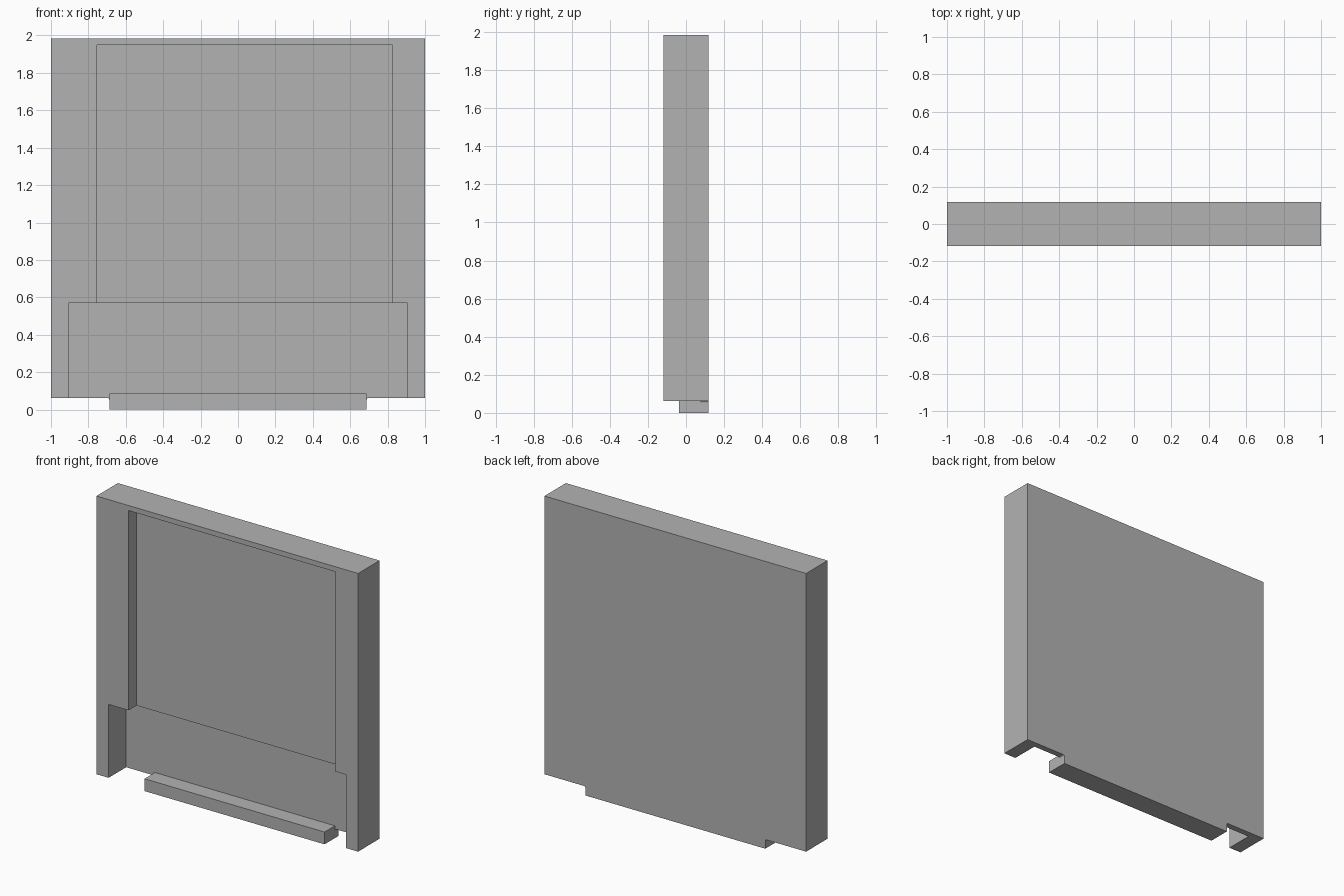
import bpy
import bmesh
from math import sin, cos, pi

default = bpy.data.objects.get("Cube")
if default:
    bpy.data.objects.remove(default, do_unlink=True)

grey = bpy.data.materials.new("plain_grey")
grey.use_nodes = True
colour = (0.45, 0.45, 0.45, 1)
grey.diffuse_color = colour
grey.node_tree.nodes["Principled BSDF"].inputs["Base Color"].default_value = colour


def prism(name, profile, y0, y1):
    """Extrude an x-z outline from y0 to y1."""
    bm = bmesh.new()
    face = bm.faces.new([bm.verts.new((x, y0, z)) for x, z in profile])
    grown = bmesh.ops.extrude_face_region(bm, geom=[face])["geom"]
    moved = [v for v in grown if isinstance(v, bmesh.types.BMVert)]
    bmesh.ops.translate(bm, verts=moved, vec=(0, y1 - y0, 0))
    bmesh.ops.recalc_face_normals(bm, faces=bm.faces)
    mesh = bpy.data.meshes.new(name)
    bm.to_mesh(mesh)
    bm.free()
    mesh.materials.append(grey)
    obj = bpy.data.objects.new(name, mesh)
    bpy.context.collection.objects.link(obj)
    return obj


def box(name, x0, x1, y0, y1, z0, z1):
    return prism(name, [(x0, z0), (x1, z0), (x1, z1), (x0, z1)], y0, y1)


def combine(target, tool, operation):
    """Apply a boolean and discard the tool."""
    mod = target.modifiers.new(operation.lower(), "BOOLEAN")
    mod.operation, mod.solver, mod.object = operation, "EXACT", tool
    bpy.context.view_layer.objects.active = target
    bpy.ops.object.modifier_apply(modifier=mod.name)
    bpy.data.objects.remove(tool, do_unlink=True)


FRONT, BACK = -0.117, 0.117
PANEL = 0.075      # front of the thin rear panel
BOTTOM = 0.063     # underside of the frame
LIP = 0.688        # half width of the bottom lip
R = 0.01           # fillet where the lip meets the panel

# Slab with a shallow upper recess and a deep, open-bottomed lower recess
panel = box("recessed_panel", -1, 1, FRONT, BACK, BOTTOM, 1.985)
combine(panel, box("upper_recess", -0.755, 0.825, FRONT - 0.1, -0.03, 0.5, 1.95), "DIFFERENCE")
combine(panel, box("lower_recess", -0.907, 0.907, FRONT - 0.1, PANEL, -0.1, 0.57), "DIFFERENCE")

# Bottom lip projecting forward from the rear panel
combine(panel, box("bottom_lip", -LIP, LIP, -0.038, BACK, 0, 0.085), "UNION")

# Small concave fillets at both ends of the lip
for side in (-1, 1):
    arc = [(LIP + R - R * cos(a), BOTTOM - R + R * sin(a))
           for a in (i * pi / 8 for i in range(5))]
    outline = arc + [(LIP + R, BOTTOM + R), (LIP - R, BOTTOM + R), (LIP - R, BOTTOM - R)]
    fillet = prism("lip_fillet", [(side * x, z) for x, z in outline], PANEL, BACK)
    combine(panel, fillet, "UNION")
